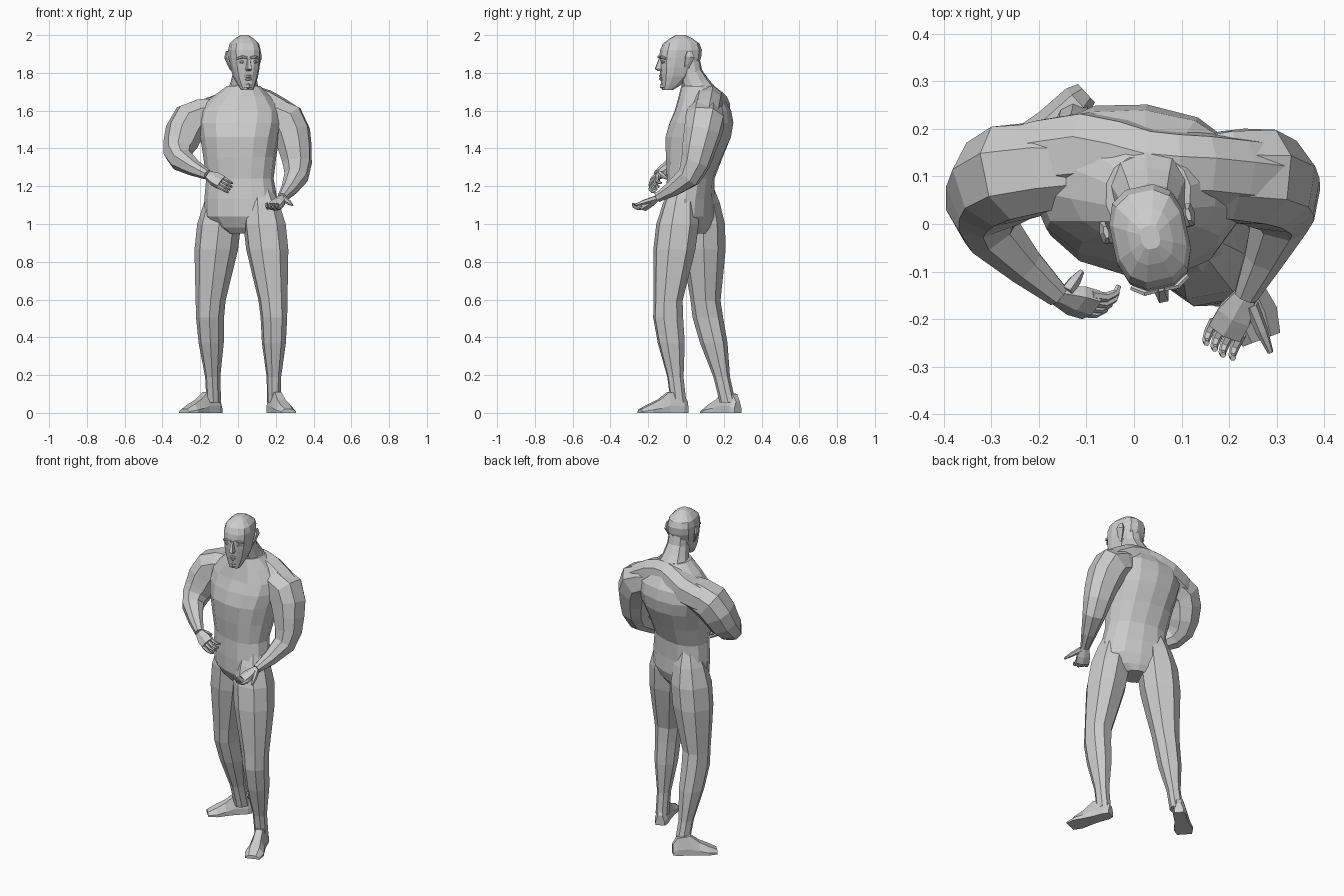
import bpy, bmesh, math
from mathutils import Vector, Matrix

if "Cube" in bpy.data.objects:
    bpy.data.objects.remove(bpy.data.objects["Cube"])

GREY = (.6, .6, .6, 1)
clay = bpy.data.materials.new("clay_grey")
clay.diffuse_color = GREY
clay.use_nodes = True
clay.node_tree.nodes["Principled BSDF"].inputs["Base Color"].default_value = GREY


def loft(name, rings):
    """Skin a list of point rings and close both ends."""
    bm = bmesh.new()
    rows = [[bm.verts.new(point) for point in ring] for ring in rings]
    count = len(rows[0])
    for low, high in zip(rows, rows[1:]):
        for i in range(count):
            j = (i + 1) % count
            bm.faces.new((low[i], low[j], high[j], high[i]))
    bm.faces.new(rows[0][::-1])
    bm.faces.new(rows[-1])
    bmesh.ops.recalc_face_normals(bm, faces=bm.faces)
    mesh = bpy.data.meshes.new(name)
    bm.to_mesh(mesh)
    bm.free()
    mesh.materials.append(clay)
    part = bpy.data.objects.new(name, mesh)
    bpy.context.collection.objects.link(part)
    return part


def squircle(sides, power=.87):
    """Unit circle pushed slightly towards a square."""
    angles = [math.tau * (i + .5) / sides for i in range(sides)]
    return [[math.copysign(abs(v) ** power, v) for v in (math.cos(a), math.sin(a))]
            for a in angles]


def smooth(keys):
    """Add a curved halfway key between each pair of keys."""
    keys = [Vector(key) for key in keys]
    result = [keys[0]]
    for i in range(len(keys) - 1):
        before, after = keys[max(i - 1, 0)], keys[min(i + 2, len(keys) - 1)]
        result.append((9 * (keys[i] + keys[i + 1]) - before - after) / 16)
        result.append(keys[i + 1])
    return result


def stack(name, levels, sides, yaw, power=.87):
    """Upright part; levels are z, x, y, half width, half depth."""
    rings = []
    for z, x, y, width, depth in levels:
        turn = Matrix.Rotation(math.radians(yaw(z)), 3, 'Z')
        rings.append([Vector((x, y, z)) + turn @ Vector((u * width, v * depth, 0))
                      for u, v in squircle(sides, power)])
    return loft(name, rings)


def tube(name, path, sides=6, flat=1, ref=(0, 0, 1)):
    """Limb along keys of x, y, z, radius; flat squeezes it along ref."""
    points = [Vector(key[:3]) for key in path]
    last = len(points) - 1
    rings, old = [], None
    for i, point in enumerate(points):
        along = (points[min(i + 1, last)] - points[max(i - 1, 0)]).normalized()
        if old is None:
            across = Vector(ref).cross(along).normalized()
        else:
            across = old.rotation_difference(along) @ across
        up = along.cross(across)
        radius = path[i][3]
        rings.append([point + radius * (across * u + up * v * flat)
                      for u, v in squircle(sides)])
        old = along
    return loft(name, rings)


# Torso, twisting from the hips up to the shoulders
stack("torso", smooth([
    (.95, .02, .03, .07, .07), (1.04, .02, .02, .2, .12), (1.24, .01, .025, .18, .118),
    (1.46, .01, .065, .21, .175), (1.6, .01, .09, .22, .15), (1.73, .03, .06, .09, .085)]),
    14, yaw=lambda z: 25 * (z - 1.8))

# Shoulder muscles and neck
tube("shoulder_yoke", smooth([
    (-.26, .125, 1.55, .08), (-.1, .15, 1.6, .09), (.03, .12, 1.65, .085),
    (.14, .115, 1.635, .08), (.27, .1, 1.555, .08)]), 8)
tube("neck", [(.03, .085, 1.66, .1), (.033, .05, 1.74, .074), (.035, .025, 1.8, .062),
              (.035, .015, 1.87, .058)], 10)


# Legs: a tapering thigh and a calf that thins to the ankle
def leg(name, hip, knee, ankle, yaw):
    hip, knee, ankle = Vector(hip), Vector(knee), Vector(ankle)
    levels = []
    for t, radius in ((-.5, .05), (-.25, .09), (0, .113), (.3, .112), (.6, .095), (.9, .077)):
        x, y, z = hip.lerp(knee, t)
        levels.append((z, x, y, radius, radius))
    for t, radius in ((.1, .07), (.4, .063), (.8, .038), (1, .037), (1.1, .037)):
        x, y, z = knee.lerp(ankle, t)
        levels.append((z, x, y, radius, radius * 1.15))
    stack(name, levels, 8, yaw=lambda z: yaw)


leg("left_leg", (.14, -.045, 1), (.19, -.1, .55), (.19, -.045, .1), 10)
leg("right_leg", (-.1, .09, 1), (-.15, .105, .55), (-.13, .21, .1), -25)


# Feet: half an octagon swept from heel to toe
def foot(name, heel, toe):
    heel, toe, up = Vector((*heel, 0)), Vector((*toe, 0)), Vector((0, 0, 1))
    side = (toe - heel).normalized().cross(up)
    sole = [(-1, 0), (-1, .35), (-.5, 1), (.5, 1), (1, .35), (1, 0)]
    steps = [(0, .026, .06), (.1, .036, .1), (.4, .038, .11), (.6, .045, .07),
             (.8, .054, .045), (1, .042, .02)]
    loft(name, [[heel.lerp(toe, t) + side * u * width + up * v * height for u, v in sole]
                for t, width, height in steps])


foot("left_foot", (.175, .005), (.268, -.243))
foot("right_foot", (-.1, .275), (-.285, .105))

# Arms, shoulder to wrist
LEFT_WRIST, RIGHT_WRIST = (.235, -.15, 1.14), (-.16, -.15, 1.26)
tube("left_arm", smooth([
    (.14, .1, 1.58, .09), (.255, .1, 1.545, .107), (.302, .068, 1.4, .09),
    (.308, .015, 1.25, .064), (*LEFT_WRIST, .026)]), 8, ref=(0, 1, 0))
tube("right_arm", smooth([
    (-.13, .12, 1.58, .09), (-.25, .11, 1.545, .107), (-.305, .063, 1.42, .09),
    (-.3, -.015, 1.34, .063), (*RIGHT_WRIST, .026)]), 8, ref=(0, 1, 0))


# Hands: flat palm, four curling fingers and a thumb
def hand(side, wrist, knuckles, across, curl, thumb):
    wrist, knuckles, across, curl, thumb = map(Vector, (wrist, knuckles, across, curl, thumb))
    aim = (knuckles - wrist).normalized()
    palm_up = aim.cross(across)
    middle = wrist.lerp(knuckles, .55)
    tube(side + "_palm", [(*wrist, .026), (*middle, .042), (*knuckles, .042)],
         flat=.6, ref=palm_up)
    for i, finger in enumerate(("index", "middle", "ring", "little")):
        base = knuckles + across * (1.5 - i) * .021 - aim * .01
        bend = base + aim * (.038 - .004 * abs(i - 1)) + curl * .006
        tip = bend + aim * .018 + curl * .018
        end = tip + curl * .02
        tube(f"{side}_{finger}_finger",
             [(*base, .011), (*bend, .01), (*tip, .008), (*end, .006)], ref=across)
    root = wrist + aim * .015 + across * .02
    tube(side + "_thumb", [(*root, .015), (*root.lerp(thumb, .55), .013), (*thumb, .006)],
         ref=palm_up)


hand("left", LEFT_WRIST, (.193, -.225, 1.09), (.9, -.45, 0), (.1, -.25, .95), (.287, -.27, 1.1))
hand("right", RIGHT_WRIST, (-.09, -.17, 1.22), (.3, .55, .8), (.3, .75, -.2), (-.11, -.1, 1.24))

# Head, built about its own axis
head_parts = [stack("head", smooth([
    (1.71, 0, -.065, .032, .028), (1.78, 0, -.022, .063, .08), (1.88, 0, .002, .08, .11),
    (1.955, 0, .008, .074, .096), (2, 0, .005, .02, .025)]), 12, yaw=lambda z: 0, power=.74)]
head_parts.append(loft("nose", [
    [(-width, -.09, z), (-width / 2, y, z), (width / 2, y, z), (width, -.09, z)]
    for z, width, y in ((1.81, .016, -.115), (1.82, .02, -.134), (1.88, .01, -.11))]))


# Lips and chin: bars that bulge in the middle
def face_bar(name, z, width, front, radius):
    edge = front + .011
    head_parts.append(tube(name, [(-width, edge, z, radius / 2), (0, front, z, radius),
                                  (width, edge, z, radius / 2)]))


face_bar("upper_lip", 1.782, .026, -.105, .008)
face_bar("lower_lip", 1.767, .022, -.104, .008)
face_bar("chin", 1.73, .024, -.092, .016)

# Brows, eyes and ears, mirrored across the face
for side, s in (("left", 1), ("right", -1)):
    head_parts.append(tube(side + "_brow", [
        (s * .008, -.106, 1.88, .006), (s * .035, -.106, 1.885, .008),
        (s * .06, -.09, 1.876, .006)]))
    head_parts.append(tube(side + "_eye", [
        (s * .018, -.102, 1.858, .003), (s * .033, -.1, 1.858, .009),
        (s * .05, -.092, 1.858, .003)]))
    head_parts.append(tube(side + "_ear", [
        (s * .07, .02, 1.815, .008), (s * .08, .025, 1.845, .018),
        (s * .092, .035, 1.885, .027), (s * .088, .035, 1.915, .014)],
        flat=.4, ref=(1, 0, 0)))

# Turn the head a little to its left and set it on the neck
place = Matrix.Translation((.035, -.033, 0)) @ Matrix.Rotation(math.radians(12), 4, 'Z')
for part in head_parts:
    part.data.transform(place)
